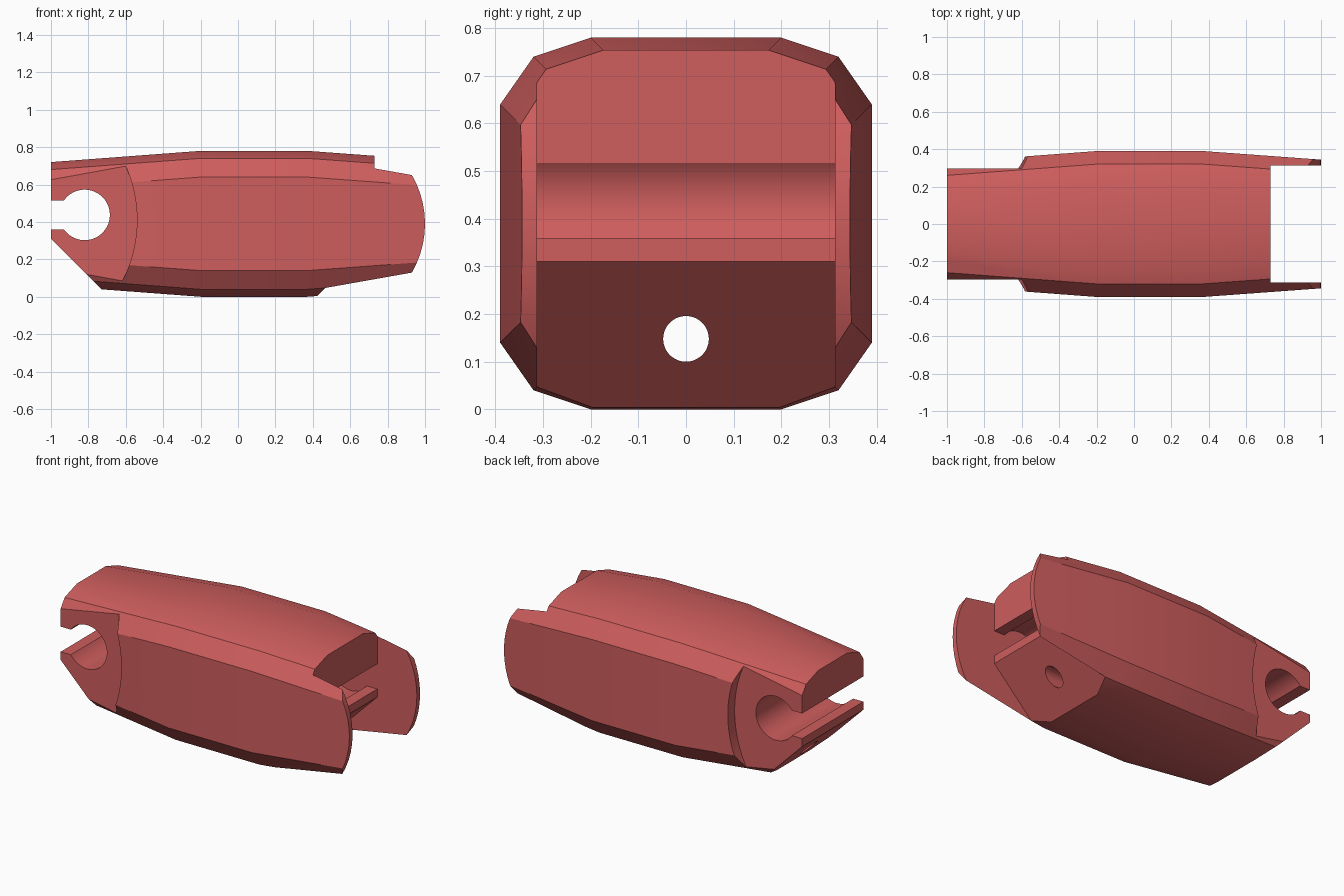
import bpy, bmesh, math

if "Cube" in bpy.data.objects:
    bpy.data.objects.remove(bpy.data.objects["Cube"])

red = bpy.data.materials.new("matte_red")
red.diffuse_color = (0.62, 0.11, 0.11, 1)
red.use_nodes = True
red.node_tree.nodes["Principled BSDF"].inputs["Base Color"].default_value = red.diffuse_color


def loft(name, rings):
    """Closed solid through rings of equal point count."""
    bm = bmesh.new()
    loops = [[bm.verts.new(p) for p in ring] for ring in rings]
    n = len(loops[0])
    for a, b in zip(loops, loops[1:]):
        for i in range(n):
            j = (i + 1) % n
            bm.faces.new((a[i], a[j], b[j], b[i]))
    bm.faces.new(loops[0])
    bm.faces.new(loops[-1])
    bmesh.ops.recalc_face_normals(bm, faces=bm.faces)
    mesh = bpy.data.meshes.new(name)
    bm.to_mesh(mesh)
    bm.free()
    mesh.materials.append(red)
    obj = bpy.data.objects.new(name, mesh)
    bpy.context.collection.objects.link(obj)
    return obj


def prism(name, profile, y0, y1):
    """Side profile (x, z) extruded along y."""
    return loft(name, [[(x, y, z) for x, z in profile] for y in (y0, y1)])


def arc(cx, cz, r, a0, a1, n):
    angles = [math.radians(a0 + (a1 - a0) * i / n) for i in range(n + 1)]
    return [(cx + r * math.cos(a), cz + r * math.sin(a)) for a in angles]


def section(x, inset):
    """Twelve-sided cross-section, shrunk towards the ends."""
    quarter = [(0.39, 0.25), (0.32, 0.35), (0.20, 0.39)]
    pts = [(y - inset, z - inset) for y, z in quarter]
    half = pts + [(-y, z) for y, z in reversed(pts)]
    ring = half + [(-y, -z) for y, z in half]
    return [(x, y, 0.39 + z) for y, z in ring]


def combine(body, tool, operation):
    mod = body.modifiers.new("cut", 'BOOLEAN')
    mod.operation = operation
    mod.solver = 'EXACT'
    mod.object = tool
    bpy.context.view_layer.objects.active = body
    bpy.ops.object.modifier_apply(modifier=mod.name)
    bpy.data.objects.remove(tool)


# Tapered body
link = loft("link_body", [section(-1, 0.06), section(-0.2, 0),
                          section(0.37, 0), section(1, 0.046)])

# Side outline: sloped chin at one end, rounded cheeks at the other
outline = [(-1.0, 0.31), (-0.58, -0.11)] + arc(0.48, 0.39, 0.52, -74, 74, 24) + [(-1.0, 0.89)]
combine(link, prism("outline", outline, -0.6, 0.6), 'INTERSECT')

# Flat recesses that receive the neighbouring cheeks
recess = [(-1.3, -0.2)] + arc(-1.26, 0.41, 0.72, -50, 50, 28) + [(-1.3, 1.0)]
for side in (-1, 1):
    combine(link, prism("recess", recess, side * 0.298, side * 0.6), 'DIFFERENCE')

# Open pin socket across the narrow end
mouth = math.degrees(math.asin(0.0775 / 0.135))
socket = [(-1.2, 0.36)] + arc(-0.82, 0.4375, 0.135, -180 + mouth, 180 - mouth, 40) + [(-1.2, 0.515)]
combine(link, prism("socket", socket, -0.6, 0.6), 'DIFFERENCE')

# Gap between the cheeks, with a second socket and a sloped underside
gap = [(0.73, 1.0)] + [(0.73, 0.515)] + arc(0.55, 0.4375, 0.135, mouth, 360 - mouth, 40)
gap += [(0.73, 0.36), (0.73, 0.31), (0.30, -0.12), (1.2, -0.12), (1.2, 1.0)]
combine(link, prism("gap", gap, -0.313, 0.313), 'DIFFERENCE')

# Small lengthwise cord hole
cord = arc(0, 0.148, 0.048, 0, 350.0, 35)
combine(link, loft("cord", [[(x, y, z) for y, z in cord] for x in (-1.3, 1.3)]), 'DIFFERENCE')

# Smooth surfaces with crisp edges
bpy.ops.object.select_all(action='DESELECT')
link.select_set(True)
bpy.context.view_layer.objects.active = link
bpy.ops.object.shade_smooth_by_angle(angle=math.radians(30))
